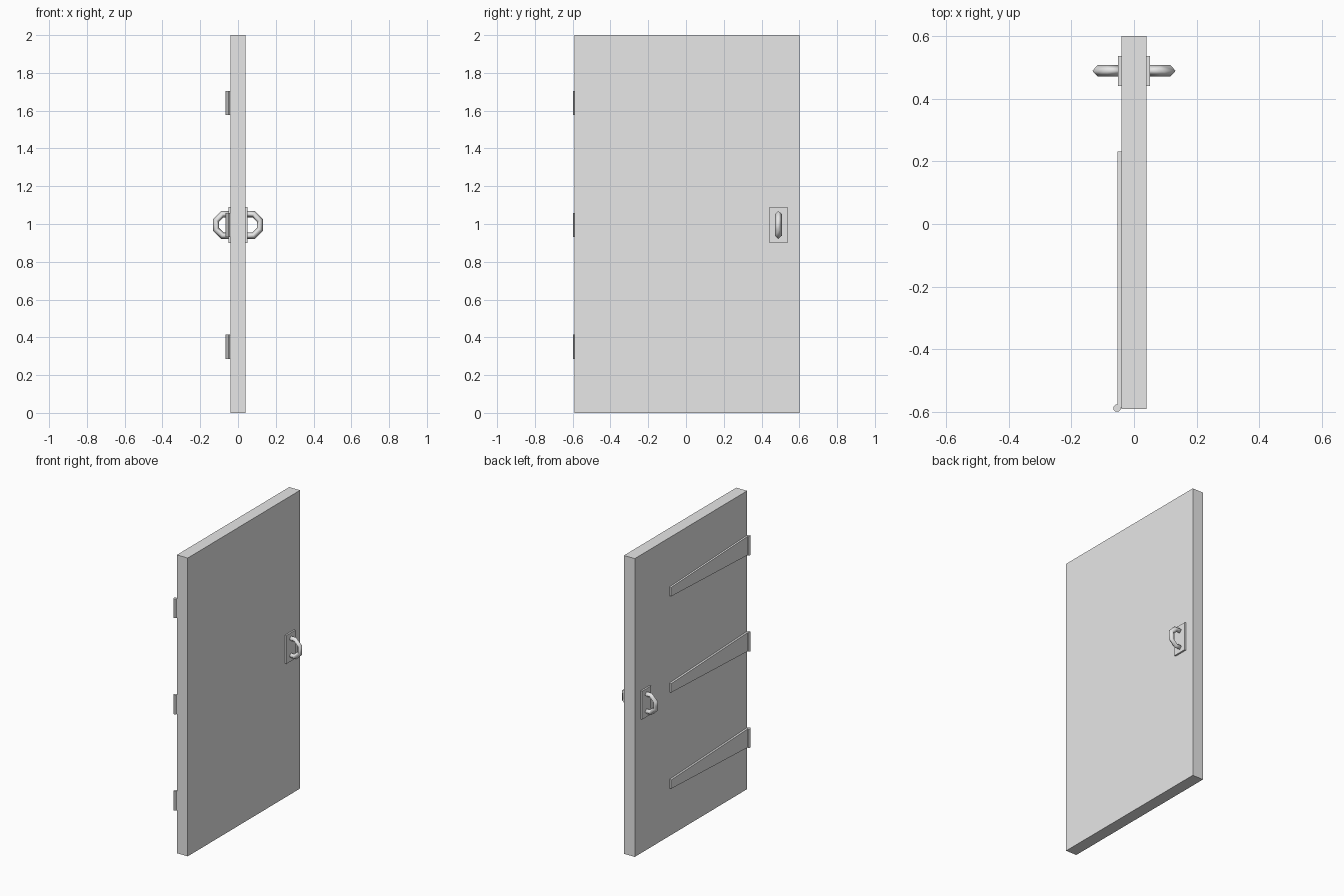
import bpy, bmesh
from math import cos, sin, radians

default = bpy.data.objects.get("Cube")
if default:
    bpy.data.objects.remove(default, do_unlink=True)

grey = bpy.data.materials.new("light_grey")
grey.use_nodes = True
grey.diffuse_color = (0.8, 0.8, 0.8, 1)
grey.node_tree.nodes["Principled BSDF"].inputs["Base Color"].default_value = (0.8, 0.8, 0.8, 1)


def finish(name, bm):
    bmesh.ops.recalc_face_normals(bm, faces=bm.faces)
    mesh = bpy.data.meshes.new(name)
    bm.to_mesh(mesh)
    bm.free()
    mesh.materials.append(grey)
    obj = bpy.data.objects.new(name, mesh)
    bpy.context.collection.objects.link(obj)
    return obj


def loft(name, rings):
    """Skin a row of equal-sized point rings and cap both ends."""
    bm = bmesh.new()
    rows = [[bm.verts.new(p) for p in ring] for ring in rings]
    n = len(rows[0])
    for a, b in zip(rows, rows[1:]):
        for i in range(n):
            j = (i + 1) % n
            bm.faces.new((a[i], a[j], b[j], b[i]))
    bm.faces.new(rows[0])
    bm.faces.new(rows[-1])
    return finish(name, bm)


def rect(y, x0, x1, z0, z1):
    return [(x0, y, z0), (x1, y, z0), (x1, y, z1), (x0, y, z1)]


def box(name, x0, x1, y0, y1, z0, z1):
    return loft(name, [rect(y, x0, x1, z0, z1) for y in (y0, y1)])


# Door slab
HALF = 0.04
box("door_panel", -HALF, HALF, -0.59, 0.6, 0, 2)

# Pull handle with back plate on each side
HY, HZ = 0.489, 0.995
MAJOR, MINOR, REACH = 0.062, 0.018, 0.059
for side, label in ((1, "left"), (-1, "right")):
    x0, x1 = sorted((side * (HALF - 0.005), side * (HALF + 0.011)))
    box(label + "_handle_plate", x0, x1, HY - 0.048, HY + 0.048, HZ - 0.095, HZ + 0.095)

    # Half-buried eight-sided loop with a diamond section
    rings = []
    for k in range(6):
        a = radians(-112.5 + 45 * k)
        ring = []
        for m in range(4):
            b = radians(90 * m)
            r = MAJOR + MINOR * cos(b)
            ring.append((side * (REACH + r * cos(a)), HY + MINOR * sin(b), HZ + r * sin(a)))
        rings.append(ring)
    handle = loft(label + "_handle", rings)
    for face in handle.data.polygons:
        face.use_smooth = True

# Three strap hinges: tapered strap and upright knuckle
for label, z in (("lower", 0.35), ("middle", 0.995), ("upper", 1.64)):
    loft(label + "_hinge_strap", [
        rect(-0.588, -0.053, -HALF + 0.002, z - 0.063, z + 0.063),
        rect(0.232, -0.053, -HALF + 0.002, z - 0.03, z + 0.03)])
    rings = [[(-0.054 + 0.012 * cos(radians(45 * i + 22.5)),
               -0.588 + 0.012 * sin(radians(45 * i + 22.5)), z + dz)
              for i in range(8)] for dz in (-0.064, 0.064)]
    loft(label + "_hinge_knuckle", rings)
